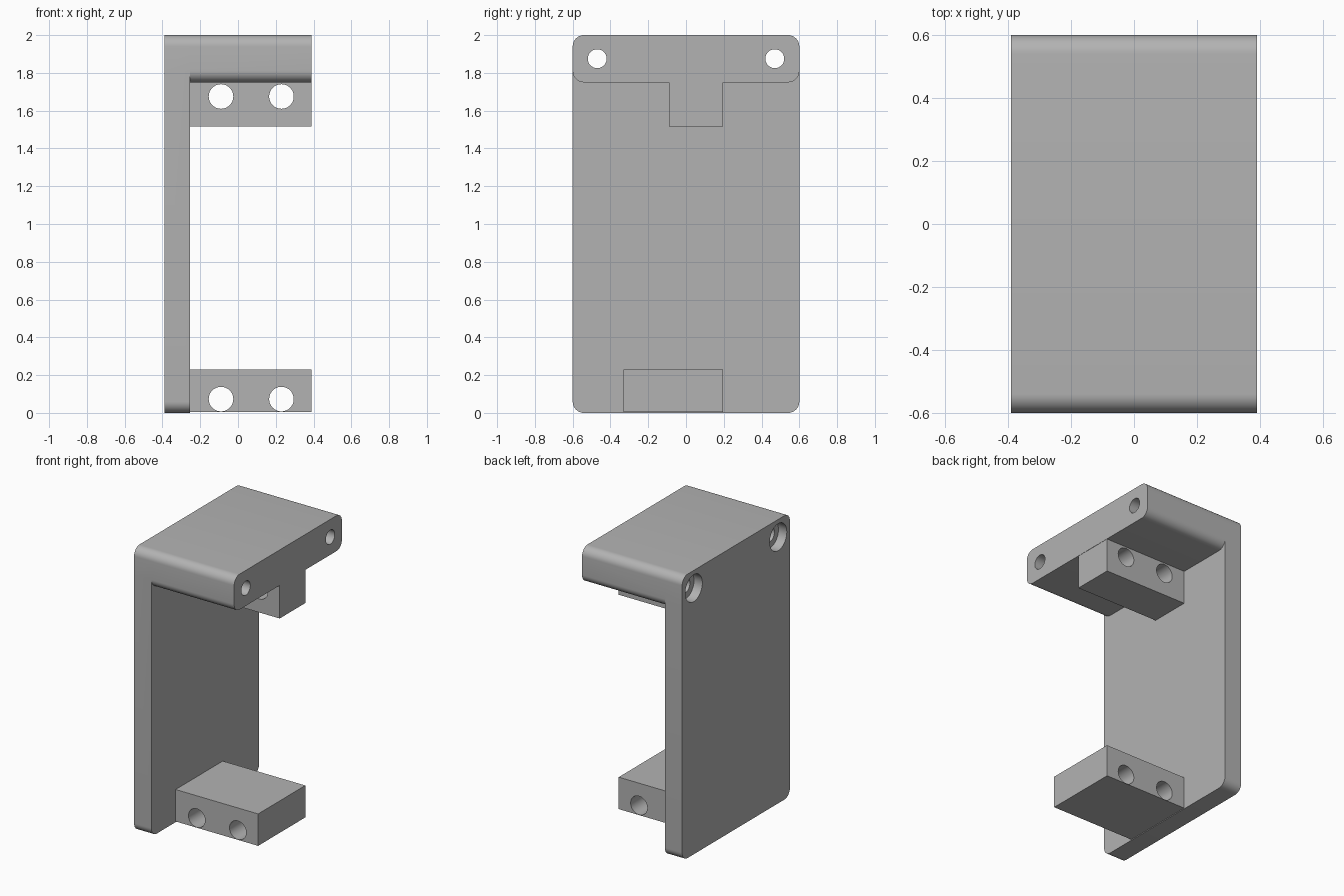
import bpy, bmesh, math
from mathutils import Matrix

if "Cube" in bpy.data.objects:
    bpy.data.objects.remove(bpy.data.objects["Cube"], do_unlink=True)

grey = bpy.data.materials.new("plain grey")
grey.use_nodes = True
colour = (0.45, 0.45, 0.45, 1)
grey.diffuse_color = colour
grey.node_tree.nodes["Principled BSDF"].inputs["Base Color"].default_value = colour


def add_object(name, bm):
    mesh = bpy.data.meshes.new(name)
    bm.normal_update()
    bm.to_mesh(mesh)
    bm.free()
    mesh.materials.append(grey)
    ob = bpy.data.objects.new(name, mesh)
    bpy.context.collection.objects.link(ob)
    return ob


def block(name, x, y, z, radius=0):
    """Box from three (low, high) ranges; radius rounds the edges along x."""
    bm = bmesh.new()
    bmesh.ops.create_cube(bm, size=1)
    for v in bm.verts:
        v.co = [r[0] if c < 0 else r[1] for c, r in zip(v.co, (x, y, z))]
    if radius:
        along_x = [e for e in bm.edges
                   if abs(e.verts[0].co.x - e.verts[1].co.x) > 0.01]
        bmesh.ops.bevel(bm, geom=along_x, offset=radius, segments=10,
                        profile=0.5, affect='EDGES')
    return add_object(name, bm)


def drill(name, centre, axis, radius, length):
    """Cylinder cutter along the x or y axis."""
    bm = bmesh.new()
    turn = Matrix.Rotation(math.pi / 2, 4, 'Y' if axis == 'x' else 'X')
    bmesh.ops.create_cone(bm, cap_ends=True, segments=48, radius1=radius,
                          radius2=radius, depth=length,
                          matrix=Matrix.Translation(centre) @ turn)
    ob = add_object(name, bm)
    ob.hide_render = True
    return ob


def combine(target, other, operation):
    mod = target.modifiers.new(operation, 'BOOLEAN')
    mod.operation = operation
    mod.solver = 'EXACT'
    mod.object = other
    bpy.context.view_layer.objects.active = target
    bpy.ops.object.modifier_apply(modifier=mod.name)
    bpy.data.objects.remove(other, do_unlink=True)


# Upright back plate, overhanging top and the two clamp tabs
bracket = block("bracket", (-0.39, -0.255), (-0.6, 0.6), (0, 2), 0.06)
parts = [
    block("top_block", (-0.39, 0.39), (-0.6, 0.6), (1.75, 2), 0.06),
    block("upper_tab", (-0.32, 0.388), (-0.09, 0.195), (1.515, 1.85)),
    block("lower_tab", (-0.32, 0.388), (-0.33, 0.195), (0.005, 0.23)),
]
for part in parts:
    combine(bracket, part, 'UNION')

# Crosswise holes through the tabs
for z in (0.073, 1.675):
    for x in (-0.09, 0.23):
        combine(bracket, drill("tab_hole", (x, -0.07, z), 'y', 0.065, 0.8),
                'DIFFERENCE')

# Long bolt holes through the top, with wide recesses at the plate side
for y in (-0.47, 0.47):
    combine(bracket, drill("bolt_hole", (0, y, 1.875), 'x', 0.05, 1),
            'DIFFERENCE')
    combine(bracket, drill("bolt_recess", (-0.39, y, 1.875), 'x', 0.095, 0.13),
            'DIFFERENCE')

# Smooth curves, sharp corners
bpy.ops.object.select_all(action='DESELECT')
bracket.select_set(True)
bpy.context.view_layer.objects.active = bracket
bpy.ops.object.shade_smooth_by_angle(angle=math.radians(30))
